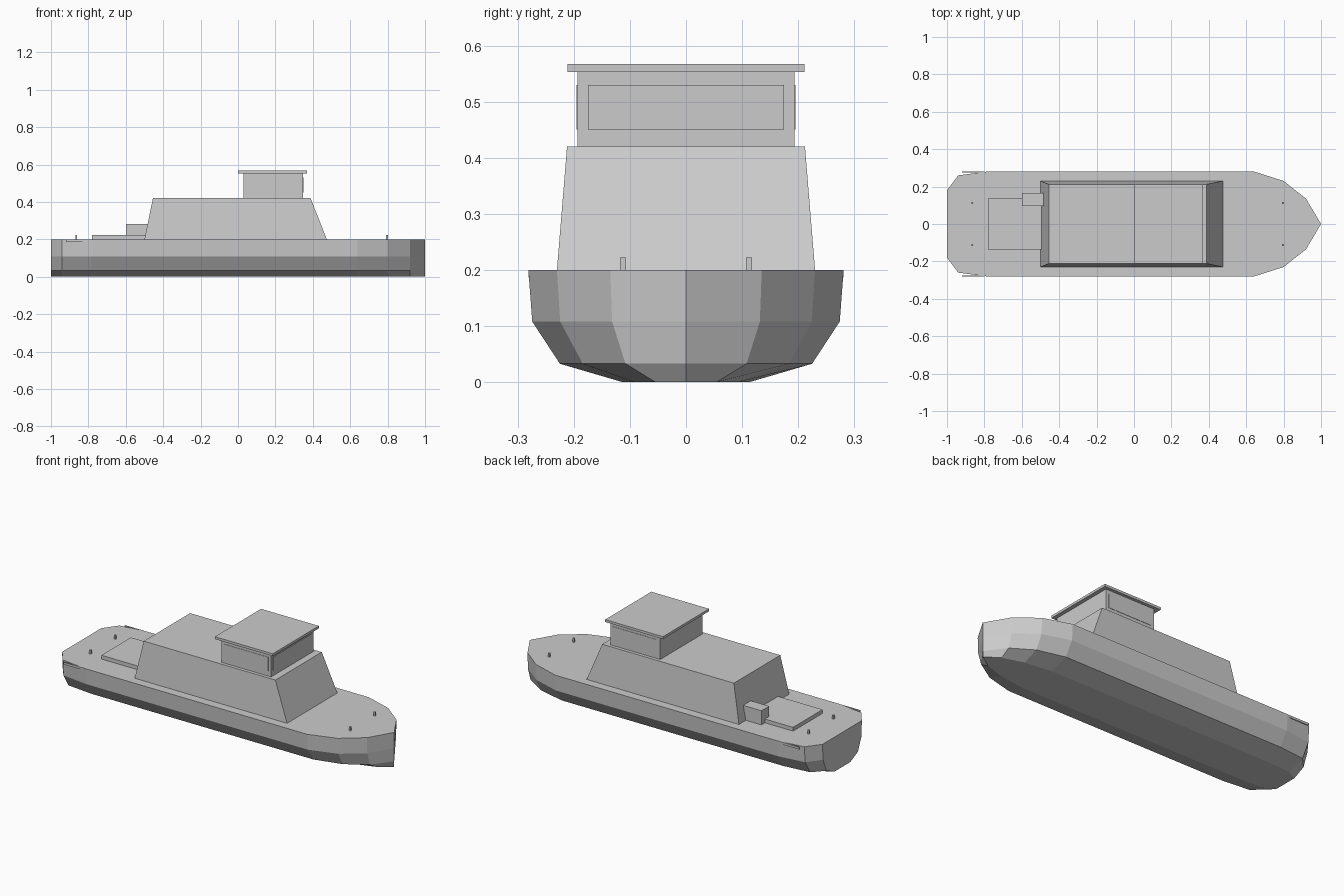
import bpy, bmesh

cube = bpy.data.objects.get("Cube")
if cube:
    bpy.data.objects.remove(cube, do_unlink=True)

# One plain paint for the whole boat
GREY = (0.6, 0.6, 0.6, 1)
paint = bpy.data.materials.new("light_grey_paint")
paint.use_nodes = True
paint.diffuse_color = GREY
paint.node_tree.nodes["Principled BSDF"].inputs["Base Color"].default_value = GREY


def loft(name, rings):
    """Skin closed rings of points, cap both ends and make a flat-shaded object."""
    bm = bmesh.new()
    loops = [[bm.verts.new(p) for p in ring] for ring in rings]
    n = len(loops[0])
    for a, b in zip(loops, loops[1:]):
        for i in range(n):
            j = (i + 1) % n
            bm.faces.new((a[i], a[j], b[j], b[i]))
    bm.faces.new(loops[0])
    bm.faces.new(loops[-1])
    bmesh.ops.remove_doubles(bm, verts=bm.verts, dist=0.0005)
    bmesh.ops.recalc_face_normals(bm, faces=bm.faces)
    mesh = bpy.data.meshes.new(name)
    bm.to_mesh(mesh)
    bm.free()
    mesh.materials.append(paint)
    obj = bpy.data.objects.new(name, mesh)
    bpy.context.collection.objects.link(obj)
    return obj


def rect(x, y, z):
    return [(x[0], y[0], z), (x[1], y[0], z), (x[1], y[1], z), (x[0], y[1], z)]


def box(name, x, y, z):
    return loft(name, [rect(x, y, z[0]), rect(x, y, z[1])])


# Hull: one chined section scaled by the half width at each station
section = [(1, 0.2), (0.975, 0.108), (0.8, 0.033), (0.4, 0)]
stations = [(-1, 0.18), (-0.94, 0.26), (-0.78, 0.281), (0.64, 0.281),
            (0.8, 0.23), (0.92, 0.135), (1, 0)]
rings = []
for x, half in stations:
    port = [(x, half * w, z) for w, z in section]
    starboard = [(x, -y, z) for x, y, z in reversed(port)]
    rings.append(port + starboard)
loft("hull", rings)

# Sloped deckhouse
loft("deckhouse", [rect((-0.5, 0.475), (-0.23, 0.23), 0.2),
                   rect((-0.455, 0.388), (-0.212, 0.212), 0.42)])

# Wheelhouse with overhanging roof
box("wheelhouse", (0.03, 0.347), (-0.193, 0.193), (0.42, 0.553))
box("wheelhouse_roof", (0, 0.37), (-0.211, 0.211), (0.553, 0.567))
box("front_window", (0.347, 0.35), (-0.175, 0.175), (0.45, 0.53))

# Aft deck fittings
box("aft_hatch", (-0.78, -0.49), (-0.135, 0.135), (0.2, 0.222))
box("aft_locker", (-0.6, -0.48), (0.097, 0.167), (0.2, 0.282))

# Mirrored side parts
for side, s in (("left", 1), ("right", -1)):
    box(side + "_window", (0.05, 0.33), (s * 0.193, s * 0.195), (0.45, 0.53))
    box(side + "_stern_fender", (-0.92, -0.8), (s * 0.276, s * 0.281), (0.187, 0.2))
    for end, x in (("bow", 0.797), ("stern", -0.865)):
        box(f"{side}_{end}_bollard", (x - 0.005, x + 0.005),
            (s * 0.107, s * 0.118), (0.2, 0.222))
